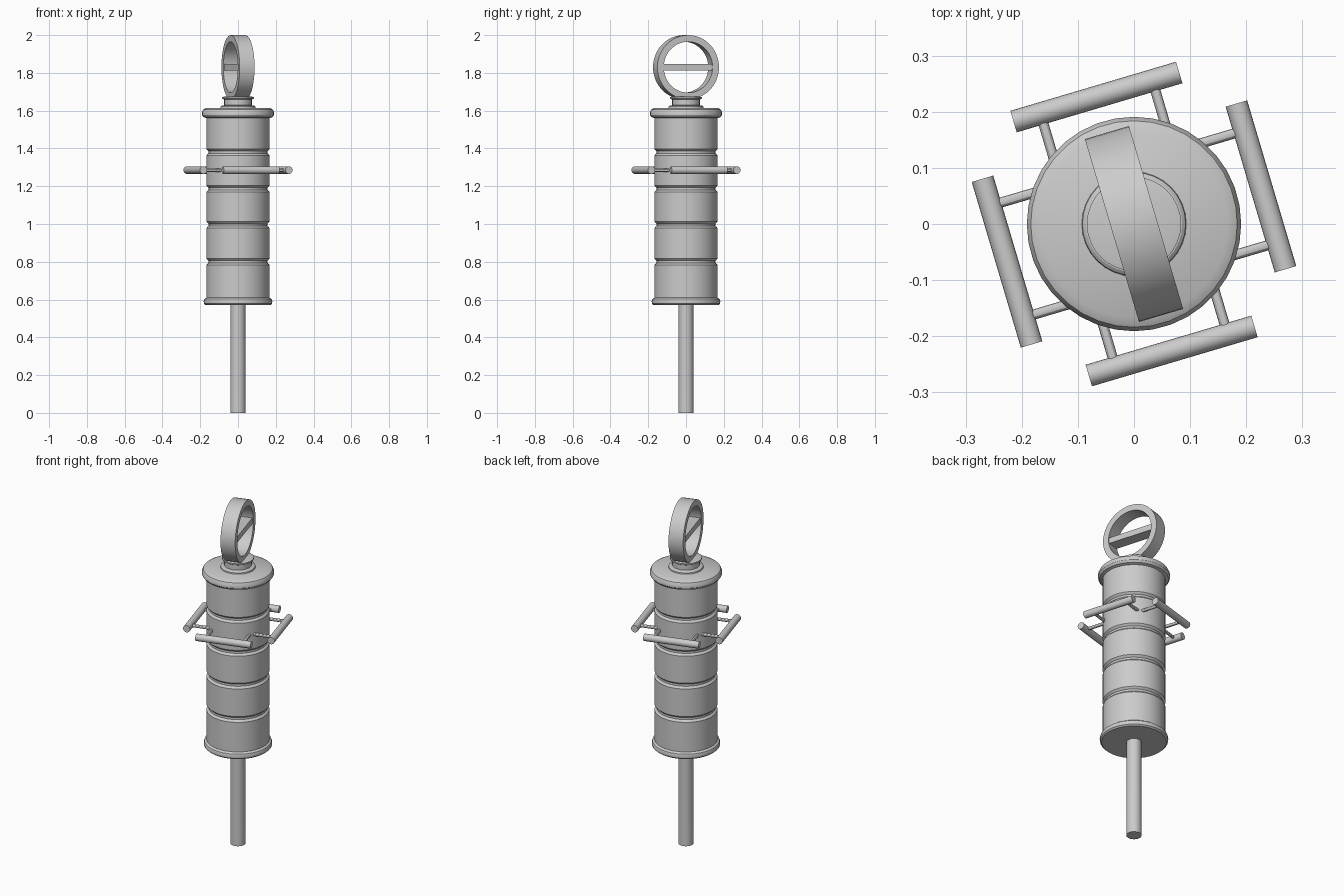
import bpy, math
from mathutils import Vector, Matrix

if "Cube" in bpy.data.objects:
    bpy.data.objects.remove(bpy.data.objects["Cube"])

TURN = Matrix.Rotation(math.radians(16.5), 4, 'Z')  # handles and ring share this twist


def mesh_object(name, verts, faces, matrix=None):
    me = bpy.data.meshes.new(name)
    me.from_pydata(verts, [], faces)
    ob = bpy.data.objects.new(name, me)
    bpy.context.collection.objects.link(ob)
    if matrix:
        me.transform(matrix)
    bpy.ops.object.select_all(action='DESELECT')
    ob.select_set(True)
    bpy.context.view_layer.objects.active = ob
    bpy.ops.object.shade_smooth_by_angle(angle=math.radians(30))
    return ob


def lathe(name, profile, segs=32, closed=False, matrix=None):
    """Spin (radius, z) points about z; open profiles get end caps."""
    n = len(profile)
    verts = [(r * math.cos(math.tau * s / segs), r * math.sin(math.tau * s / segs), z)
             for r, z in profile for s in range(segs)]
    faces = []
    for i in range(n if closed else n - 1):
        j = (i + 1) % n
        for s in range(segs):
            t = (s + 1) % segs
            faces.append((i * segs + s, i * segs + t, j * segs + t, j * segs + s))
    if not closed:
        faces.append(tuple(reversed(range(segs))))
        faces.append(tuple(range((n - 1) * segs, n * segs)))
    return mesh_object(name, verts, faces, matrix)


def rod(name, a, b, radius, segs, matrix):
    a, b = Vector(a), Vector(b)
    aim = (b - a).to_track_quat('Z', 'Y').to_matrix().to_4x4()
    return lathe(name, [(radius, 0), (radius, (b - a).length)], segs,
                 matrix=matrix @ Matrix.Translation(a) @ aim)


# Support pole
lathe("pole", [(0.041, 0), (0.039, 0.59)], 24)

# Main drum: bottom rim, grooved wall, rounded top rim
R = 0.167
drum = [(0.172, 0.571), (0.18, 0.578), (0.182, 0.59), (0.178, 0.602), (R, 0.61)]
for z in (0.80, 0.995, 1.187, 1.38):
    drum += [(R, z - 0.017), (R - 0.004, z - 0.012), (R - 0.011, z - 0.006),
             (R - 0.011, z + 0.006), (R - 0.004, z + 0.012), (R, z + 0.017)]
drum += [(R, 1.561), (0.183, 1.566), (0.191, 1.578), (0.191, 1.592),
         (0.184, 1.606), (0.167, 1.615)]
lathe("drum", drum, 36)

# Neck with upper and lower collars
lathe("neck", [(0.094, 1.61), (0.092, 1.622), (0.086, 1.627), (0.073, 1.629),
               (0.073, 1.658), (0.084, 1.664), (0.084, 1.672), (0.076, 1.674)], 32)

# Top ring, standing upright with its axis along local x
ring_m = Matrix.Translation((0, 0, 1.83)) @ TURN @ Matrix.Rotation(math.pi / 2, 4, 'Y')
lathe("top_ring", [(0.135, -0.041), (0.17, -0.041), (0.17, 0.041), (0.135, 0.041)],
      48, True, ring_m)

# Crossbar through the ring
box = [(x, y, z) for x in (-0.035, 0.035) for y in (-0.145, 0.145) for z in (-0.017, 0.017)]
mesh_object("ring_crossbar", box,
            [(0, 1, 3, 2), (4, 6, 7, 5), (0, 4, 5, 1), (2, 3, 7, 6), (0, 2, 6, 4), (1, 5, 7, 3)],
            Matrix.Translation((0, 0, 1.83)) @ TURN)

# Four side handles, each a grip on two struts
for k in range(4):
    m = Matrix.Translation((0, 0, 1.285)) @ TURN @ Matrix.Rotation(k * math.pi / 2, 4, 'Z')
    rod(f"handle_grip_{k + 1}", (-0.154, -0.236, 0), (0.154, -0.236, 0), 0.02, 20, m)
    for side in (-1, 1):
        x = side * 0.104
        rod(f"handle_strut_{k + 1}_{'left' if side < 0 else 'right'}",
            (x, -0.11, 0), (x, -0.236, 0), 0.009, 12, m)
